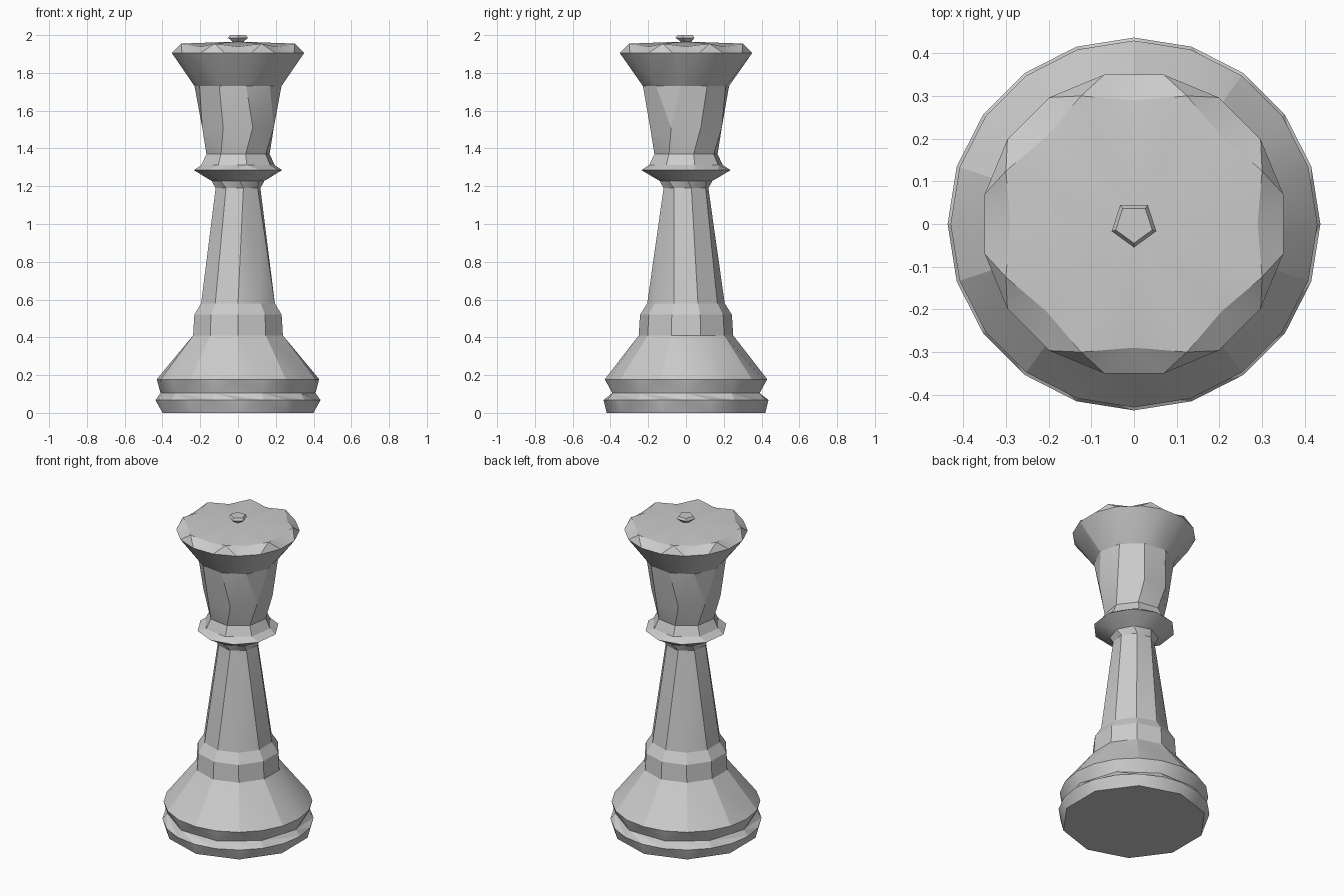
import bpy, bmesh, math

cube = bpy.data.objects.get("Cube")
if cube:
    bpy.data.objects.remove(cube)

grey = bpy.data.materials.new("light grey")
grey.use_nodes = True
grey.diffuse_color = (0.6, 0.6, 0.6, 1)
grey.node_tree.nodes["Principled BSDF"].inputs["Base Color"].default_value = (0.6, 0.6, 0.6, 1)


def ring(z, radius, sides, turn=0.0, notch=None):
    """Points round the axis; a notch gives (radius, z) for every second point."""
    points = []
    for i in range(sides):
        r, h = notch if notch and i % 2 == 0 else (radius, z)
        a = (i + turn) / sides * math.tau
        points.append((r * math.cos(a), r * math.sin(a), h))
    return points, turn


def zip_rings(bm, low, high, low_turn, high_turn):
    """Join two rings, which may differ in number of sides, with triangles."""
    n, m = len(low), len(high)
    i = j = 0
    while i < n or j < m:
        a, b = low[i % n], high[j % m]
        next_low = (i + 1 + low_turn) / n
        next_high = (j + 1 + high_turn) / m
        if j >= m or (i < n and next_low <= next_high):
            i += 1
            bm.faces.new((a, low[i % n], b))
        else:
            j += 1
            bm.faces.new((a, high[j % m], b))


def part(name, rings, cap_bottom=False, cap_top=False, peak=None):
    bm = bmesh.new()
    loops = [([bm.verts.new(p) for p in pts], turn) for pts, turn in rings]
    for (low, lt), (high, ht) in zip(loops, loops[1:]):
        zip_rings(bm, low, high, lt, ht)
    if cap_bottom:
        bm.faces.new(reversed(loops[0][0]))
    top = loops[-1][0]
    if cap_top:
        bm.faces.new(top)
    if peak:
        tip = bm.verts.new((0, 0, peak))
        for k, v in enumerate(top):
            bm.faces.new((v, top[(k + 1) % len(top)], tip))
    mesh = bpy.data.meshes.new(name)
    bm.to_mesh(mesh)
    bm.free()
    mesh.materials.append(grey)
    obj = bpy.data.objects.new(name, mesh)
    bpy.context.collection.objects.link(obj)
    bpy.ops.object.select_all(action="DESELECT")
    obj.select_set(True)
    bpy.context.view_layer.objects.active = obj
    bpy.ops.object.shade_smooth_by_angle(angle=math.radians(20))
    return obj


# Rings shared by neighbouring parts
groove = ring(0.105, 0.41, 10)
skirt_top = ring(0.41, 0.25, 10, 0.5)
stem_foot = ring(0.58, 0.205, 10, 0.5)
stem_top = ring(1.19, 0.122, 8, 0.3)
collar_top = ring(1.37, 0.172, 8, 0.3)
rim = ring(1.905, 0.357, 16, 0.5)

# Faceted foot and the wide cone above it
part("foot", [ring(0, 0.42, 10, 0.5), ring(0.068, 0.437, 20), groove], cap_bottom=True)
part("skirt", [groove, ring(0.178, 0.43, 20), skirt_top])

# Shoulder and tapering stem
part("shoulder", [skirt_top, ring(0.52, 0.243, 10, 0.5), stem_foot])
part("stem", [stem_foot, stem_top])

# Collar flaring out under the head
part("collar", [stem_top, ring(1.228, 0.14, 8, 0.1), ring(1.285, 0.238, 10, 0.3),
                ring(1.312, 0.2, 8, 0.3), collar_top])

# Twisted head flaring out to the crown
part("head", [collar_top, ring(1.51, 0.205, 8, 0.5), ring(1.73, 0.232, 10, 0.8), rim])

# Scalloped crown rim with a gently domed top
part("crown", [rim, ring(1.955, 0.325, 16, 0, notch=(0.29, 1.938))], peak=1.966)

# Small faceted finial
part("finial", [ring(1.962, 0.025, 5, 0.2), ring(1.985, 0.055, 5, 0.75),
                ring(2.0, 0.045, 5, 0.75)], cap_bottom=True, cap_top=True)
